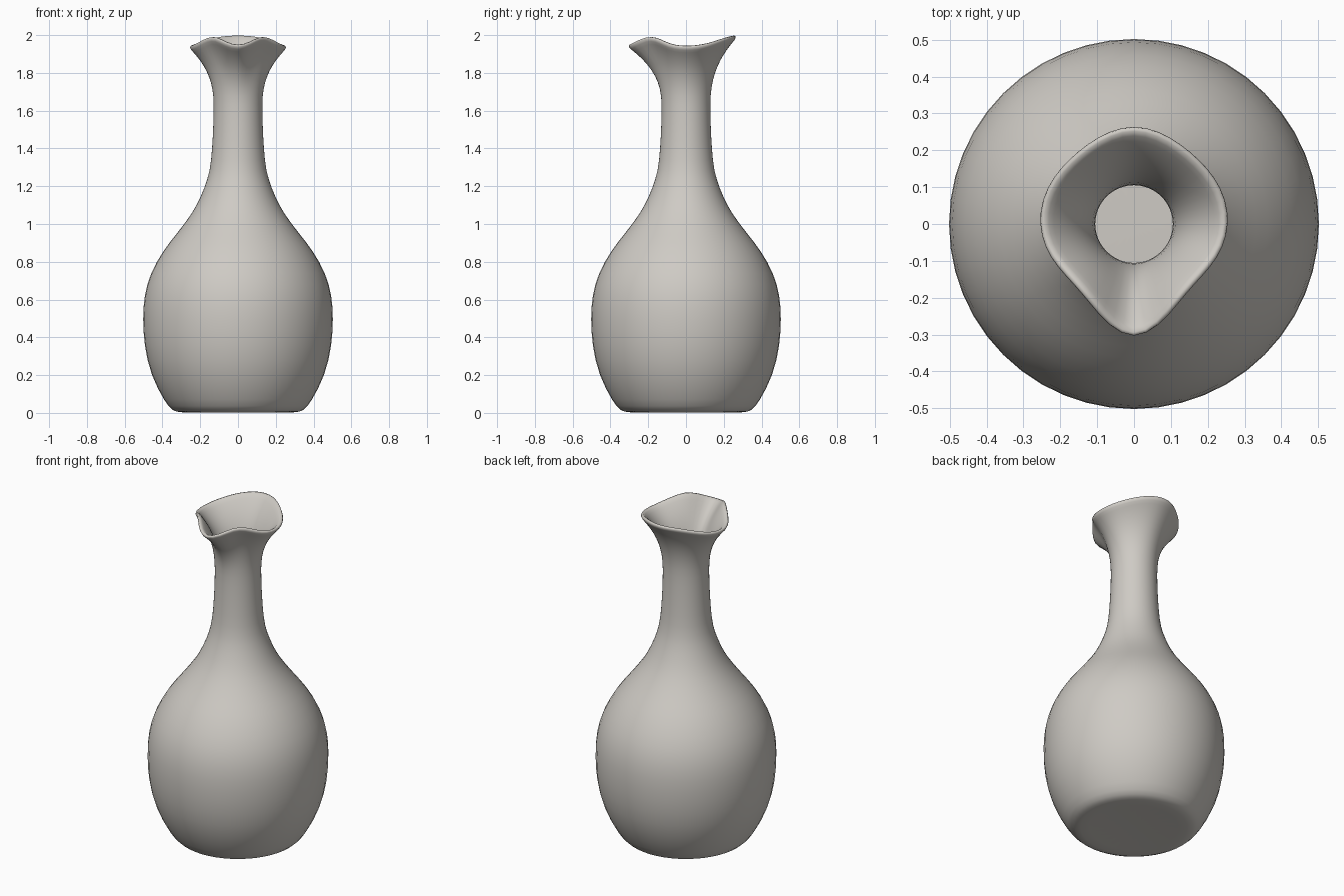
import bpy, bmesh, math
from mathutils import Vector

cube = bpy.data.objects.get("Cube")
if cube:
    bpy.data.objects.remove(cube, do_unlink=True)

# Single stoneware colour
clay = bpy.data.materials.new("warm_grey_clay")
clay.use_nodes = True
colour = (0.62, 0.595, 0.555, 1)
clay.diffuse_color = colour
clay.node_tree.nodes["Principled BSDF"].inputs["Base Color"].default_value = colour

SIDES = 24
NECK_Z, NECK_R = 1.64, 0.129

# Body and neck profile: radius, height
PROFILE = [(0.20, 0.008), (0.31, 0.0), (0.352, 0.012), (0.39, 0.055),
           (0.468, 0.2), (0.503, 0.36), (0.51, 0.5), (0.503, 0.62),
           (0.47, 0.74), (0.40, 0.86), (0.335, 0.94), (0.272, 1.02), (0.219, 1.1),
           (0.18, 1.19), (0.149, 1.28), (0.138, 1.4), (0.132, 1.52), (NECK_R, NECK_Z)]

# Lip outline from the front spout round to the back: radius, height
LIP = [(0.325, 1.932), (0.292, 1.954), (0.252, 1.987), (0.238, 1.982),
       (0.245, 1.957), (0.258, 1.938), (0.265, 1.933), (0.266, 1.937),
       (0.261, 1.949), (0.256, 1.965), (0.259, 1.979), (0.269, 1.988), (0.277, 1.99)]


def point(radius, height, i):
    a = 2 * math.pi * i / SIDES
    return Vector((radius * math.sin(a), -radius * math.cos(a), height))


bm = bmesh.new()
rings = [[bm.verts.new(point(r, z, i)) for i in range(SIDES)] for r, z in PROFILE]

# Flare from the round neck into the pinched lip
for t in (0.25, 0.48, 0.66, 0.8, 0.91, 1.0):
    ring = []
    for i in range(SIDES):
        lip_r, lip_z = LIP[min(i, SIDES - i)]
        r = NECK_R + (lip_r - NECK_R) * t ** 2.3
        z = NECK_Z + (lip_z - NECK_Z) * t
        ring.append(bm.verts.new(point(r, z, i)))
    rings.append(ring)

# Walls and closed base, all facing outward
for low, high in zip(rings, rings[1:]):
    for i in range(SIDES):
        j = (i + 1) % SIDES
        bm.faces.new((low[i], low[j], high[j], high[i]))
bm.faces.new(list(reversed(rings[0])))

mesh = bpy.data.meshes.new("carafe")
bm.to_mesh(mesh)
bm.free()
mesh.materials.append(clay)
carafe = bpy.data.objects.new("carafe", mesh)
bpy.context.collection.objects.link(carafe)

# Wall thickness and rounded lip
wall = carafe.modifiers.new("wall", "SOLIDIFY")
wall.thickness = 0.024
wall.offset = -1
soft = carafe.modifiers.new("soft", "SUBSURF")
soft.levels = soft.render_levels = 1

for poly in mesh.polygons:
    poly.use_smooth = True
